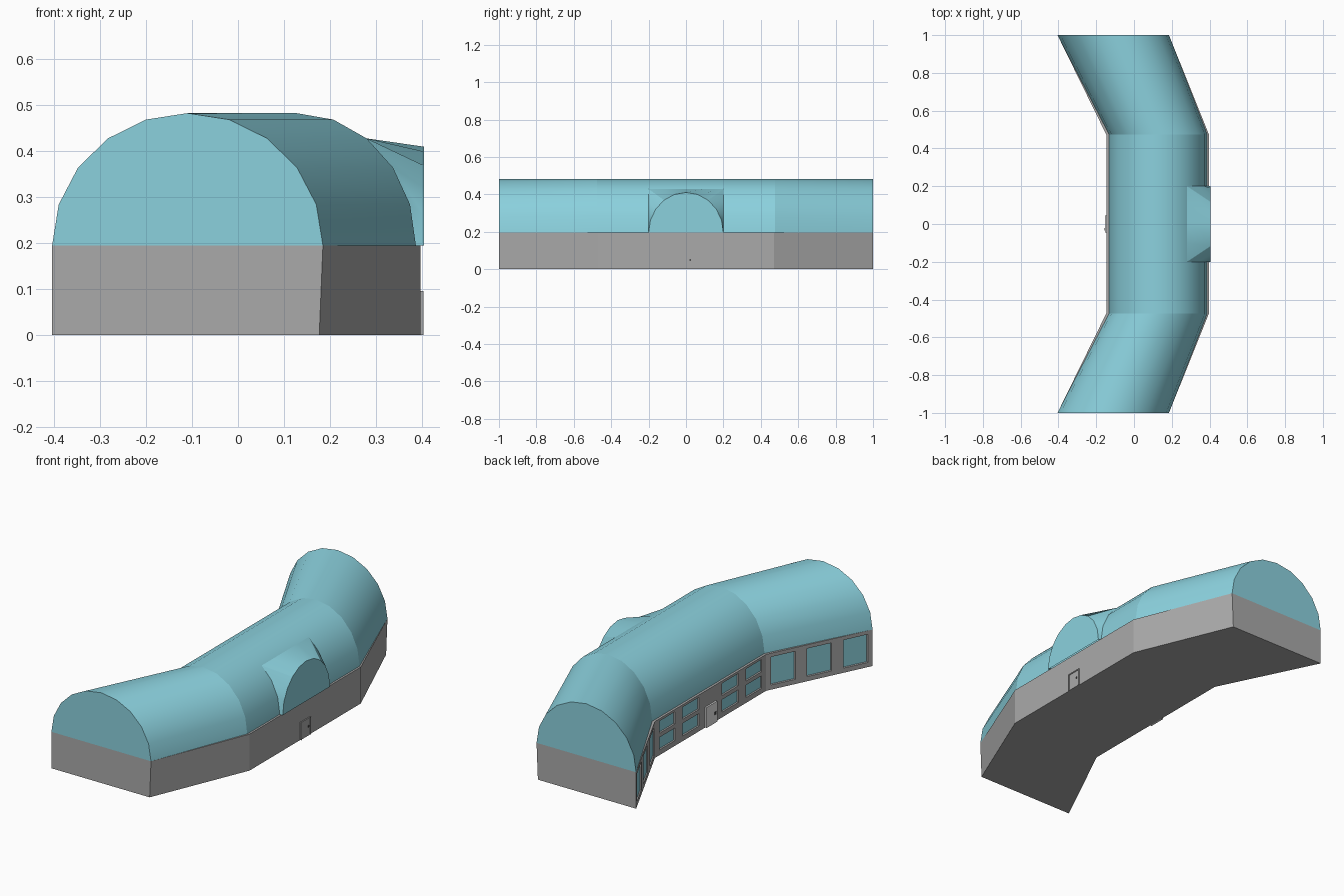
import bpy, bmesh
from math import sin, cos, pi
from mathutils import Vector

cube = bpy.data.objects.get("Cube")
if cube:
    bpy.data.objects.remove(cube)


def material(name, rgb):
    m = bpy.data.materials.new(name)
    m.use_nodes = True
    m.diffuse_color = (*rgb, 1)
    m.node_tree.nodes["Principled BSDF"].inputs["Base Color"].default_value = (*rgb, 1)
    return m


TEAL = material("pale teal", (0.26, 0.64, 0.73))
GREY = material("wall grey", (0.40, 0.40, 0.40))
LIGHT = material("door light grey", (0.80, 0.80, 0.80))
DARK = material("handle dark grey", (0.08, 0.08, 0.08))

EAVE = 0.195      # top of the walls
RISE = 0.288      # roof height above the walls
STEPS = 10        # segments in each arch
BEND = 0.475      # y where the wings turn


def finish(name, bm, mats, smooth=False, fix_normals=True):
    if fix_normals:
        bmesh.ops.recalc_face_normals(bm, faces=bm.faces)
    mesh = bpy.data.meshes.new(name)
    bm.to_mesh(mesh)
    bm.free()
    for m in mats:
        mesh.materials.append(m)
    ob = bpy.data.objects.new(name, mesh)
    bpy.context.scene.collection.objects.link(ob)
    if smooth:
        bpy.ops.object.select_all(action='DESELECT')
        ob.select_set(True)
        bpy.context.view_layer.objects.active = ob
        bpy.ops.object.shade_smooth_by_angle(angle=pi / 6)
    return ob


def loft(name, a, b, cap_a=False, cap_b=False):
    """Skin two open rings, optionally closing either end."""
    bm = bmesh.new()
    va, vb = [[bm.verts.new(p) for p in ring] for ring in (a, b)]
    for i in range(len(a) - 1):
        bm.faces.new((va[i], va[i + 1], vb[i + 1], vb[i]))
    if cap_a:
        bm.faces.new(va)
    if cap_b:
        bm.faces.new(vb)
    return finish(name, bm, [TEAL], smooth=True)


def box(name, lo, hi, mat):
    bm = bmesh.new()
    bmesh.ops.create_cube(bm, size=1)
    lo, hi = Vector(lo), Vector(hi)
    for v in bm.verts:
        v.co = (lo + hi) / 2 + v.co * (hi - lo)
    return finish(name, bm, [mat])


# Vaulted roof in three straight runs
def arch(cx, half, y):
    return [(cx + half * cos(pi * k / STEPS), y, EAVE + RISE * sin(pi * k / STEPS))
            for k in range(STEPS + 1)]


rear_end, rear_bend = arch(-0.11, 0.295, 1), arch(0.1275, 0.26, BEND)
front_bend, front_end = arch(0.1275, 0.26, -BEND), arch(-0.11, 0.295, -1)
loft("rear_wing_roof", rear_end, rear_bend, cap_a=True)
loft("middle_roof", rear_bend, front_bend)
loft("front_wing_roof", front_bend, front_end, cap_b=True)

# Dormer: a square opening in the roof blended to a round arch
CORNER = 3
DORMER_X, DORMER_W = 0.405, 0.20
opening, gable = [], []
for k in range(STEPS + 1):
    x, _, z = rear_bend[min(k, STEPS - k, CORNER)]
    t = min(max((k - CORNER) / (STEPS - 2 * CORNER), 0), 1)
    opening.append((x, DORMER_W * (1 - 2 * t), z))
    ang = pi * k / STEPS
    gable.append((DORMER_X, DORMER_W * cos(ang), EAVE + 0.215 * sin(ang)))
loft("dormer", opening, gable, cap_b=True)

# Wall block with a bent footprint
PANEL = 0.012
inner = [(-0.405, 1), (-0.145, 0.47), (-0.145, -0.47), (-0.405, -1)]
outer = [(0.185, -1), (0.398, -0.47), (0.398, 0.47), (0.185, 1)]
bm = bmesh.new()
rings = []
for z in (0, EAVE):
    lean = 0.008 if z == 0 else 0
    pts = [(x + PANEL, y) for x, y in inner]
    pts += [(x - (lean if abs(y) == 1 else 0), y) for x, y in outer]
    rings.append([bm.verts.new((x, y, z)) for x, y in pts])
    bm.faces.new(rings[-1])
n = len(rings[0])
for i in range(n):
    j = (i + 1) % n
    bm.faces.new((rings[0][i], rings[0][j], rings[1][j], rings[1][i]))
finish("wall_block", bm, [GREY])


# Courtyard walls: a grid of cells, odd cells become recessed windows
def window_wall(name, p0, p1, cols, rows):
    bm = bmesh.new()
    p0, p1 = Vector(p0), Vector(p1)
    us, zs = [0, *cols, 1], [0, *rows, EAVE]
    grid = [[bm.verts.new((*p0.lerp(p1, u), z)) for z in zs] for u in us]
    panes = []
    for i in range(len(us) - 1):
        for j in range(len(zs) - 1):
            f = bm.faces.new((grid[i][j], grid[i + 1][j],
                              grid[i + 1][j + 1], grid[i][j + 1]))
            if i % 2 and j % 2:
                panes.append(f)
    rim = [e for e in bm.edges if e.is_boundary]
    bm.normal_update()
    bmesh.ops.inset_individual(bm, faces=panes, thickness=0.004, depth=-0.006)
    for f in panes:
        f.material_index = 1
    back = bmesh.ops.extrude_edge_only(bm, edges=rim)["geom"]
    for v in back:
        if isinstance(v, bmesh.types.BMVert):
            v.co.x += PANEL
    finish(name, bm, [GREY, TEAL])


wing_cols = (0.045, 0.275, 0.385, 0.615, 0.725, 0.955)
mid_cols = (0.04, 0.18, 0.25, 0.395, 0.605, 0.75, 0.82, 0.96)
window_wall("rear_wing_window_wall", inner[0], inner[1], wing_cols, (0.025, 0.175))
window_wall("middle_window_wall", inner[1], inner[2], mid_cols, (0.028, 0.095, 0.117, 0.182))
window_wall("front_wing_window_wall", inner[2], inner[3], wing_cols, (0.025, 0.175))

# Courtyard door
box("courtyard_door", (-0.154, -0.045, 0), (-0.145, 0.045, 0.11), LIGHT)
box("courtyard_door_handle", (-0.157, -0.034, 0.045), (-0.154, -0.022, 0.06), DARK)

# Street door: frame posts, lintel and leaf
for side, y in (("front", -0.042), ("rear", 0.036)):
    box(side + "_door_post", (0.397, y, 0), (0.404, y + 0.006, 0.095), GREY)
box("door_lintel", (0.397, -0.036, 0.089), (0.404, 0.036, 0.095), GREY)
box("street_door", (0.397, -0.036, 0), (0.401, 0.036, 0.089), GREY)
box("street_door_handle", (0.401, 0.018, 0.045), (0.404, 0.026, 0.055), DARK)
